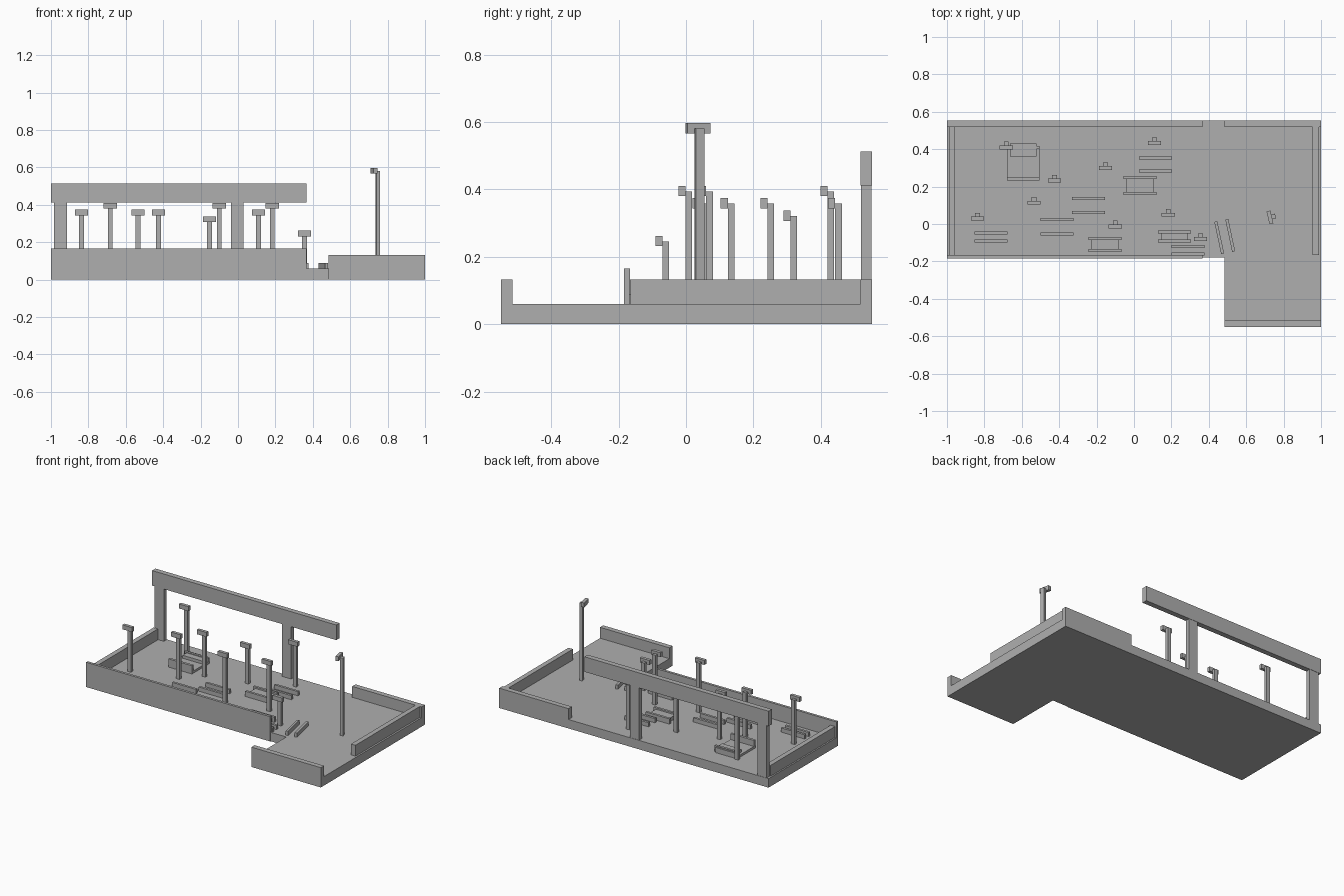
import bpy, bmesh, math
from mathutils import Matrix, Vector

if "Cube" in bpy.data.objects:
    bpy.data.objects.remove(bpy.data.objects["Cube"])

grey = bpy.data.materials.new("plain_grey")
grey.diffuse_color = (0.43, 0.43, 0.43, 1)
grey.use_nodes = True
grey.node_tree.nodes["Principled BSDF"].inputs["Base Color"].default_value = grey.diffuse_color
FLOOR = 0.06


def finish(name, bm):
    bmesh.ops.recalc_face_normals(bm, faces=bm.faces)
    me = bpy.data.meshes.new(name)
    bm.to_mesh(me)
    bm.free()
    me.materials.append(grey)
    ob = bpy.data.objects.new(name, me)
    bpy.context.collection.objects.link(ob)
    return ob


def add_box(bm, x0, x1, y0, y1, z0, z1):
    m = Matrix.Translation(((x0 + x1) / 2, (y0 + y1) / 2, (z0 + z1) / 2))
    m = m @ Matrix.Diagonal((x1 - x0, y1 - y0, z1 - z0, 1))
    bmesh.ops.create_cube(bm, size=1, matrix=m)


def box(name, *b):
    bm = bmesh.new()
    add_box(bm, *b)
    return finish(name, bm)


# L-shaped floor slab
bm = bmesh.new()
outline = [(-1, -0.18), (0.485, -0.18), (0.485, -0.55), (1, -0.55), (1, 0.553), (-1, 0.553)]
face = bm.faces.new([bm.verts.new((x, y, 0)) for x, y in outline])
ext = bmesh.ops.extrude_face_region(bm, geom=[face])
bmesh.ops.translate(bm, vec=(0, 0, FLOOR), verts=[v for v in ext["geom"] if isinstance(v, bmesh.types.BMVert)])
finish("floor", bm)

# Walls around the floor
box("front_wall", -1, 0.367, -0.184, -0.167, 0, 0.166)
box("porch_wall", 0.485, 1, -0.55, -0.516, FLOOR, 0.133)
box("back_wall", 0.485, 1, 0.518, 0.553, FLOOR, 0.133)
box("left_wall", -0.99, -0.957, -0.167, 0.518, FLOOR, 0.133)
box("right_wall", 0.955, 0.988, -0.165, 0.518, FLOOR, 0.133)

# Back frame: overhead beam on two posts
box("beam", -1, 0.367, 0.518, 0.553, 0.412, 0.513)
for i, (a, b) in enumerate([(-0.985, -0.915), (-0.037, 0.03)]):
    box(f"beam_post_{i}", a, b, 0.52, 0.551, FLOOR, 0.412)


# Signposts: pole with a small plate on the front near the top
def signpost(i, x, y, top, turn=0):
    bm = bmesh.new()
    add_box(bm, -0.013, 0.013, 0, 0.02, FLOOR, top - 0.016)
    add_box(bm, -0.035, 0.035, -0.021, 0.0, top - 0.03, top)
    ob = finish(f"signpost_{i}", bm)
    ob.location = (x, y, 0)
    ob.rotation_euler.z = math.radians(turn)


posts = [(-0.836, 0.04, 0.374), (-0.683, 0.42, 0.41), (-0.535, 0.124, 0.374),
         (-0.425, 0.242, 0.374), (-0.153, 0.31, 0.337), (-0.1, -0.002, 0.41),
         (0.11, 0.443, 0.374), (0.183, 0.06, 0.41), (0.356, -0.07, 0.262),
         (0.737, 0.038, 0.597, -77)]
for i, p in enumerate(posts):
    signpost(i, *p)


# Pairs of low rails; some hold a box between them
def rails(i, x, y, gap, turn=0, height=0.028):
    bm = bmesh.new()
    for s in (-1, 1):
        c = s * gap / 2
        add_box(bm, -0.088, 0.088, c - 0.008, c + 0.008, FLOOR, FLOOR + height)
    ob = finish(f"rail_pair_{i}", bm)
    ob.location = (x, y, 0)
    ob.rotation_euler.z = math.radians(turn)


pairs = [(-0.765, -0.07, 0.042), (-0.412, -0.015, 0.078), (-0.243, 0.1, 0.075),
         (0.115, 0.318, 0.07), (0.288, -0.141, 0.04), (0.485, -0.067, 0.06, -78)]
for i, p in enumerate(pairs):
    rails(i, *p)

crated = [(0.033, 0.205, 0.085), (-0.154, -0.11, 0.064), (0.217, -0.067, 0.048)]
for i, (x, y, gap) in enumerate(crated):
    rails(f"crate_{i}", x, y, gap, 0, 0.035)
    h = gap / 2 - 0.008
    box(f"crate_{i}", x - 0.072, x + 0.072, y - h, y + h, FLOOR, FLOOR + 0.025)

# Large bench in the back left
box("bench_seat", -0.68, -0.505, 0.25, 0.415, FLOOR, 0.075)
box("bench_front", -0.68, -0.505, 0.233, 0.25, FLOOR, 0.115)
box("bench_back", -0.68, -0.505, 0.402, 0.418, FLOOR, 0.1)
box("bench_box", -0.664, -0.52, 0.36, 0.43, FLOOR, 0.095)
